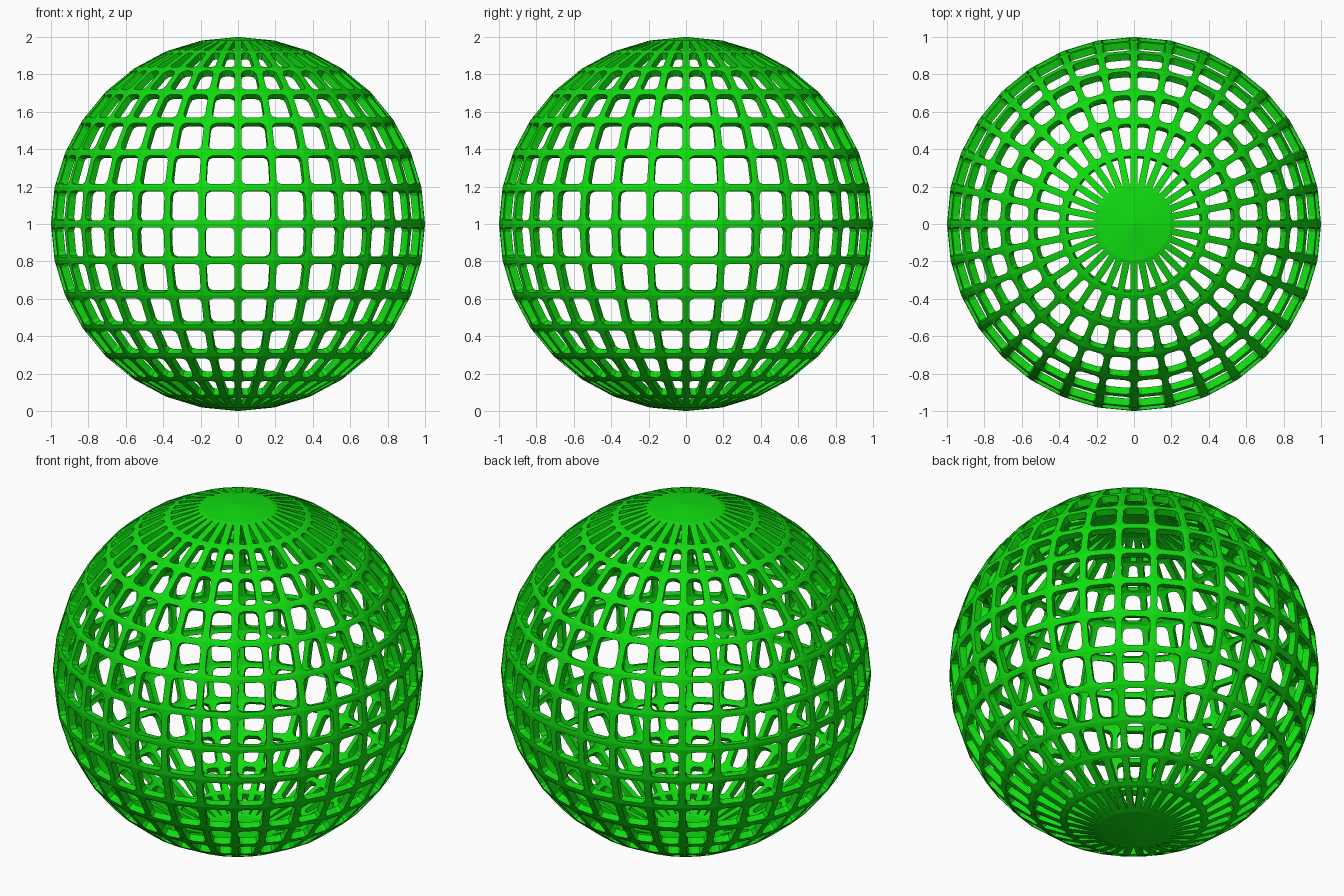
import bpy
import bmesh
from mathutils import Vector

cube = bpy.data.objects.get("Cube")
if cube:
    bpy.data.objects.remove(cube, do_unlink=True)

SEGMENTS, RINGS = 32, 16
HALF_BAR = 0.0185    # half the width of a lattice bar
BAR_DEPTH = 0.04     # radial depth of a lattice bar
FILLET = 0.026       # rounding of the window corners

# Single green material
green = bpy.data.materials.new("bright_green")
green.use_nodes = True
colour = (0.005, 0.72, 0.005, 1.0)
green.diffuse_color = colour
green.node_tree.nodes["Principled BSDF"].inputs["Base Color"].default_value = colour


def cut_window(bm, face):
    """Replace a four-sided panel by a frame around a window with rounded corners."""
    outer = list(face.verts)
    count = len(outer)
    pts = [v.co.copy() for v in outer]
    bm.faces.remove(face)

    # Corners of the window, set in by half a bar from every edge
    inner = []
    for i, p in enumerate(pts):
        a = (pts[i - 1] - p).normalized()
        b = (pts[(i + 1) % count] - p).normalized()
        inner.append(p + (a + b) * HALF_BAR / a.cross(b).length)
    shortest = min((inner[i] - inner[i - 1]).length for i in range(count))
    size = min(FILLET, shortest * 0.4)

    corners = []
    for i, p in enumerate(inner):
        start = p + (inner[i - 1] - p).normalized() * size
        end = p + (inner[(i + 1) % count] - p).normalized() * size
        middle = p.lerp((start + end) / 2, 0.6)
        corners.append([bm.verts.new(c) for c in (p, start, middle, end)])

    # Rounded corner pieces and the bar halves between them
    for i in range(count):
        j = (i + 1) % count
        p, start, middle, end = corners[i]
        q, q_start = corners[j][0], corners[j][1]
        bm.faces.new((p, middle, start))
        bm.faces.new((p, end, middle))
        bm.faces.new((outer[i], outer[j], q, q_start, end, p))


# Spherical lattice: panels become windows, the triangles at the poles stay as caps
bm = bmesh.new()
bmesh.ops.create_uvsphere(bm, u_segments=SEGMENTS, v_segments=RINGS, radius=1.0)
for face in [f for f in bm.faces if len(f.verts) == 4]:
    cut_window(bm, face)
bmesh.ops.translate(bm, verts=bm.verts, vec=Vector((0, 0, 1)))
bmesh.ops.recalc_face_normals(bm, faces=bm.faces)
top = max(bm.faces, key=lambda f: f.calc_center_median().z)
if top.normal.z < 0:
    bmesh.ops.reverse_faces(bm, faces=bm.faces)

mesh = bpy.data.meshes.new("sphere_lattice")
bm.to_mesh(mesh)
bm.free()
mesh.materials.append(green)
lattice = bpy.data.objects.new("sphere_lattice", mesh)
bpy.context.collection.objects.link(lattice)

# Give the bars their depth towards the centre
solid = lattice.modifiers.new("bar_depth", 'SOLIDIFY')
solid.thickness = BAR_DEPTH
solid.offset = -1
